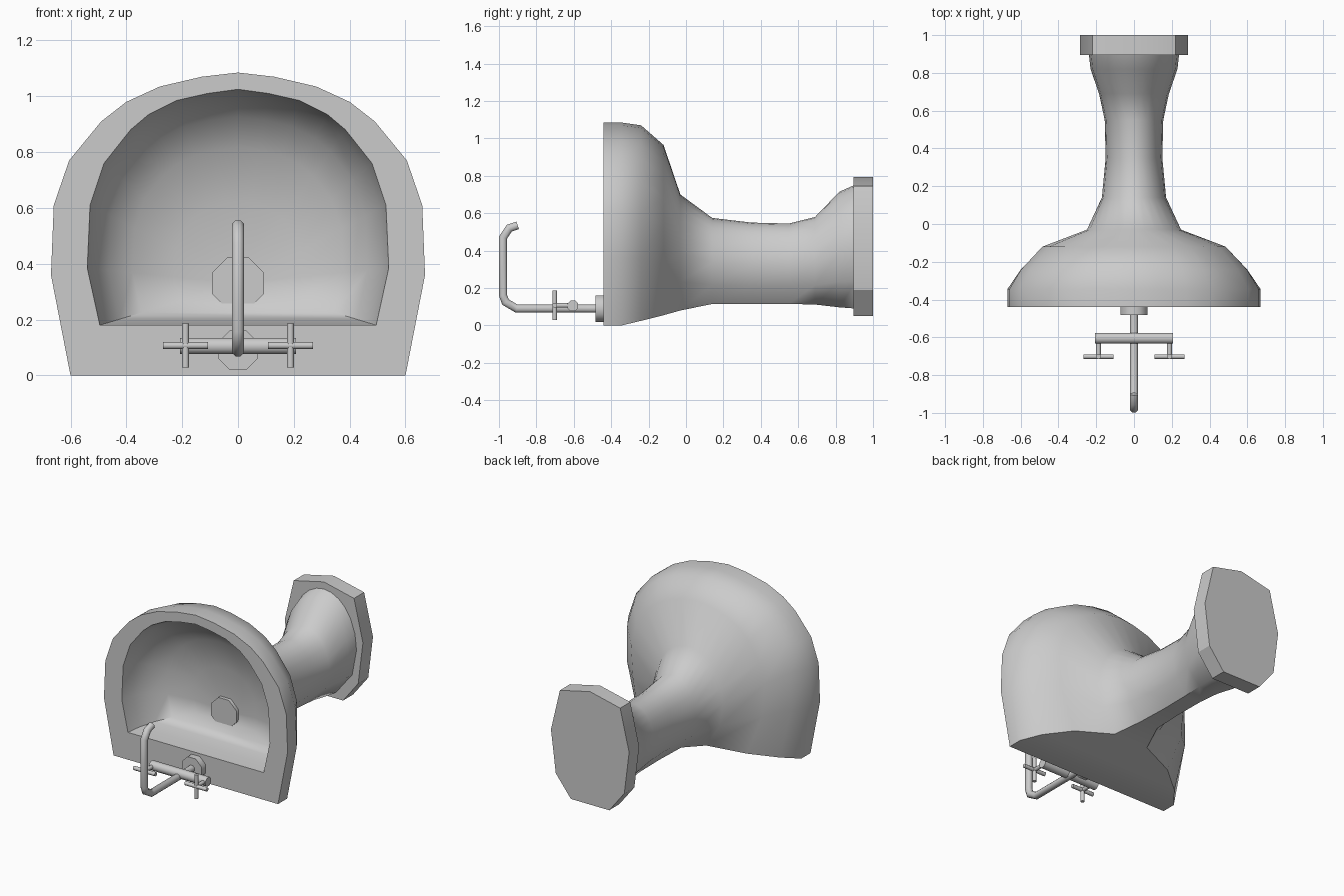
import bpy, bmesh
from math import sin, cos, radians, pi
from mathutils import Vector

if "Cube" in bpy.data.objects:
    bpy.data.objects.remove(bpy.data.objects["Cube"])


def finish(name, bm, angle=40):
    bmesh.ops.recalc_face_normals(bm, faces=bm.faces)
    me = bpy.data.meshes.new(name)
    bm.to_mesh(me)
    bm.free()
    ob = bpy.data.objects.new(name, me)
    bpy.context.collection.objects.link(ob)
    bpy.ops.object.select_all(action='DESELECT')
    ob.select_set(True)
    bpy.context.view_layer.objects.active = ob
    bpy.ops.object.shade_smooth_by_angle(angle=radians(angle))
    return ob


def loft(name, rings, angle=40):
    """Skin a list of equal-length point rings and cap both ends."""
    bm = bmesh.new()
    rows = [[bm.verts.new(p) for p in r] for r in rings]
    n = len(rows[0])
    for a, b in zip(rows, rows[1:]):
        for i in range(n):
            j = (i + 1) % n
            bm.faces.new((a[i], a[j], b[j], b[i]))
    bm.faces.new(rows[0])
    bm.faces.new(rows[-1])
    return finish(name, bm, angle)


def mirrored(half):
    """Half outline from bottom corner to top centre -> full outline."""
    return half + [(-x, z) for x, z in reversed(half[:-1])]


def at_y(outline, y):
    return [(x, y, z) for x, z in outline]


def tube(name, path, r, sides=8):
    """Round bar swept along a path, with mitred bends."""
    pts = [Vector(p) for p in path]
    d0 = (pts[1] - pts[0]).normalized()
    u = d0.orthogonal().normalized()
    w = d0.cross(u)
    ring = [pts[0] + r * (cos(a) * u + sin(a) * w)
            for a in (2 * pi * (i + .5) / sides for i in range(sides))]
    rings = [ring]
    for k in range(1, len(pts)):
        d = (pts[k] - pts[k - 1]).normalized()
        e = (pts[k + 1] - pts[k]).normalized() if k + 1 < len(pts) else d
        nrm = (d + e).normalized()
        ring = [p + d * ((pts[k] - p).dot(nrm) / d.dot(nrm)) for p in ring]
        rings.append(ring)
    return loft(name, rings, 50)


# outlines: outer D-shape, bowl opening, and round pedestal section
rim = mirrored([(.60, 0), (.67, .36), (.66, .61), (.605, .77), (.49, .91),
                (.40, .98), (.28, 1.035), (.13, 1.07), (0, 1.085)])
opening = mirrored([(.495, .18), (.54, .385), (.53, .61), (.48, .76), (.385, .88),
                    (.32, .935), (.22, .985), (.11, 1.01), (0, 1.025)])
oval = mirrored([(cos(radians(a)), sin(radians(a))) for a in
                 (-68, -30, 0, 18, 36, 50, 63, 77)] + [(0, 1)])
low = min(z for x, z in oval)


def section(y, hw, z0, z1, t):
    out = []
    for (rx, rz), (ox, oz) in zip(rim, oval):
        u = (1 - t) * rx / .67 + t * ox
        v = (1 - t) * rz / 1.085 + t * (oz - low) / (1 - low)
        out.append((u * hw, y, z0 + v * (z1 - z0)))
    return out


# basin and pedestal as one skin: bowl inside, over the rim, down to the foot
bowl = [at_y([(x * s, .33 + (z - .33) * s) for x, z in opening], y) for y, s in
        ((-.125, .10), (-.14, .42), (-.19, .70), (-.26, .86), (-.35, .96), (-.44, 1))]
outer = [section(*s) for s in (
    (-.44, .67, 0, 1.085, 0), (-.345, .67, 0, 1.085, 0), (-.24, .605, .025, 1.07, .08),
    (-.12, .49, .055, .965, .3), (-.03, .25, .08, .70, .75), (.14, .17, .115, .575, 1),
    (.35, .15, .115, .55, 1), (.55, .155, .115, .545, 1), (.69, .185, .112, .58, 1),
    (.82, .23, .097, .715, 1), (.91, .24, .09, .755, 1))]
loft("basin_and_pedestal", bowl + outer, 50)

# foot plate
foot = mirrored([(.14, .05), (.25, .19), (.285, .47), (.22, .745), (0, .795)])
loft("pedestal_foot", [at_y(foot, .895), at_y(foot, 1.0)], 30)

# drain
tube("drain", [(0, -.11, .33), (0, -.15, .33)], .10)

# tap: wall plate, spout, crossbar
tube("tap_plate", [(0, -.43, .09), (0, -.483, .09)], .077)
tube("spout", [(0, -.44, .09), (0, -.905, .09), (0, -.965, .125), (0, -.978, .16),
               (0, -.978, .47), (0, -.945, .52), (0, -.90, .535)], .023)
tube("tap_crossbar", [(-.207, -.605, .105), (.207, -.605, .105)], .031)

# two valve stems with cross handles
for side, x in (("left", -.188), ("right", .188)):
    tube(side + "_valve_stem", [(x, -.60, .107), (x, -.705, .107)], .013)
    tube(side + "_handle_bar", [(x - .08, -.702, .107), (x + .08, -.702, .107)], .013)
    tube(side + "_handle_post", [(x, -.702, .028), (x, -.702, .186)], .013)
